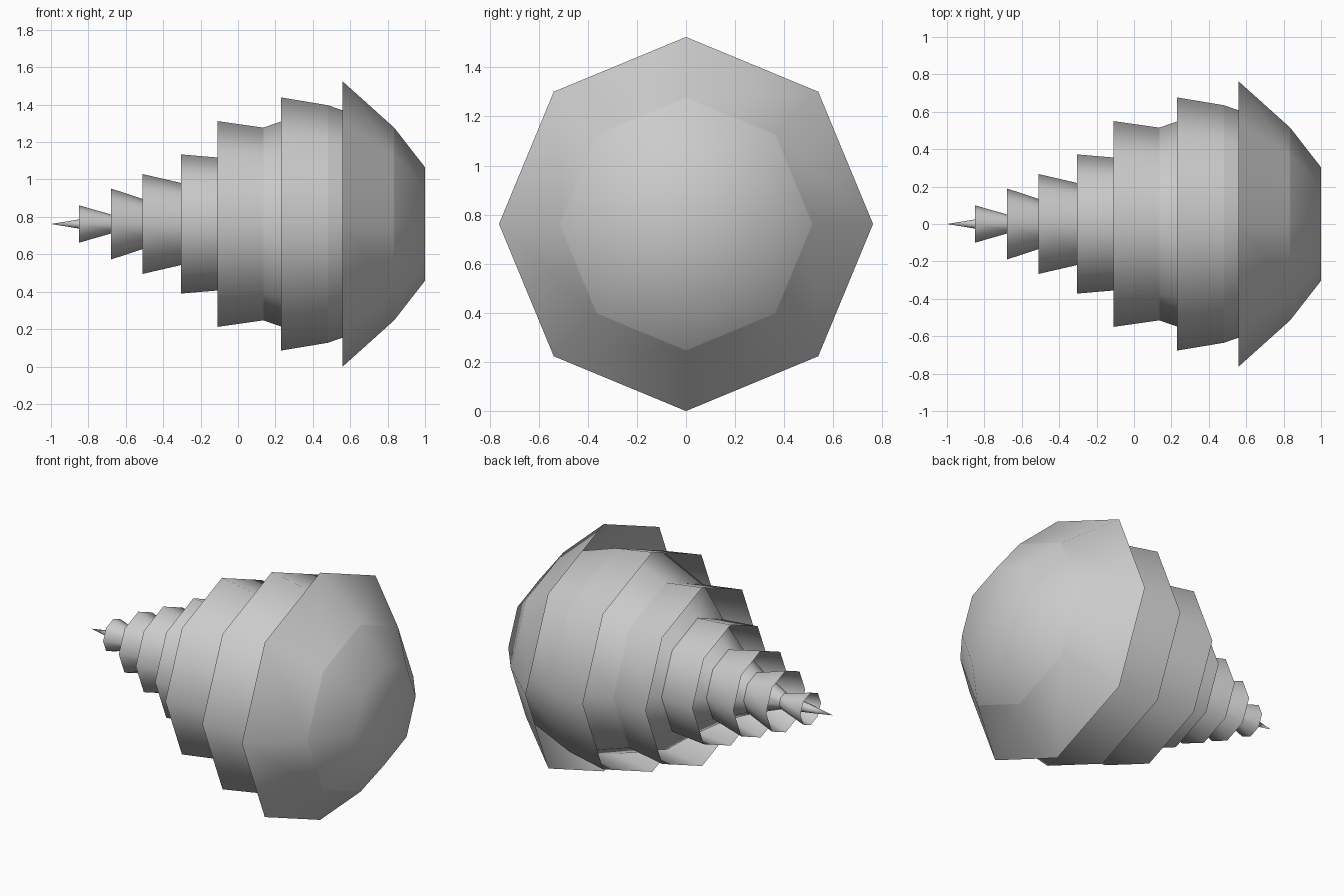
import bpy, bmesh, math

cube = bpy.data.objects.get("Cube")
if cube:
    bpy.data.objects.remove(cube, do_unlink=True)

SIDES = 8
AXIS_Z = 0.762

grey = bpy.data.materials.new("plain_grey")
grey.use_nodes = True
GREY = (0.6, 0.6, 0.6, 1)
grey.diffuse_color = GREY
grey.node_tree.nodes["Principled BSDF"].inputs["Base Color"].default_value = GREY


def lathe(name, profile):
    """Eight-sided surface round the long axis; profile holds (x, radius), tail to head."""
    bm = bmesh.new()
    rings = []
    for x, r in profile:
        if r == 0:
            rings.append([bm.verts.new((x, 0, AXIS_Z))] * SIDES)
            continue
        angles = [2 * math.pi * i / SIDES for i in range(SIDES)]
        rings.append([bm.verts.new((x, r * math.cos(a), AXIS_Z + r * math.sin(a)))
                      for a in angles])
    for low, high in zip(rings, rings[1:]):
        for i in range(SIDES):
            j = (i + 1) % SIDES
            corners = dict.fromkeys((low[i], low[j], high[j], high[i]))
            bm.faces.new(list(corners))
    # Outward means away from the axis, or forward on the flat cap
    for f in bm.faces:
        c = f.calc_center_median()
        n = f.normal if f.normal.length else None
        f.normal_update()
        n = f.normal
        if n.y * c.y + n.z * (c.z - AXIS_Z) + 0.1 * n.x < 0:
            f.normal_flip()
    mesh = bpy.data.meshes.new(name)
    bm.to_mesh(mesh)
    bm.free()
    mesh.materials.append(grey)
    mesh.shade_smooth()
    obj = bpy.data.objects.new(name, mesh)
    bpy.context.scene.collection.objects.link(obj)
    return obj


# Each segment: open flared rim, then the narrower neck in front of it
segments = [
    ((0.56, 0.762), (0.835, 0.515)),
    ((0.23, 0.677), (0.48, 0.635)),
    ((-0.11, 0.55), (0.135, 0.515)),
    ((-0.305, 0.372), (-0.08, 0.353)),
    ((-0.51, 0.267), (-0.29, 0.216)),
    ((-0.68, 0.19), (-0.48, 0.124)),
    ((-0.85, 0.10), (-0.67, 0.048)),
    ((-1.0, 0), (-0.84, 0.026)),
]

# Rounded front cap with a flat nose
lathe("front_cap", [segments[0][1], (1.0, 0.303), (1.0, 0)])

# Skirts, each joined to the neck of the one ahead by a hidden collar
ahead = None
for n, (rim, neck) in enumerate(segments, 1):
    lathe("tail_spike" if rim[1] == 0 else f"skirt_{n}", [rim, neck])
    if ahead:
        lathe(f"collar_{n}", [neck, ahead])
    ahead = neck
